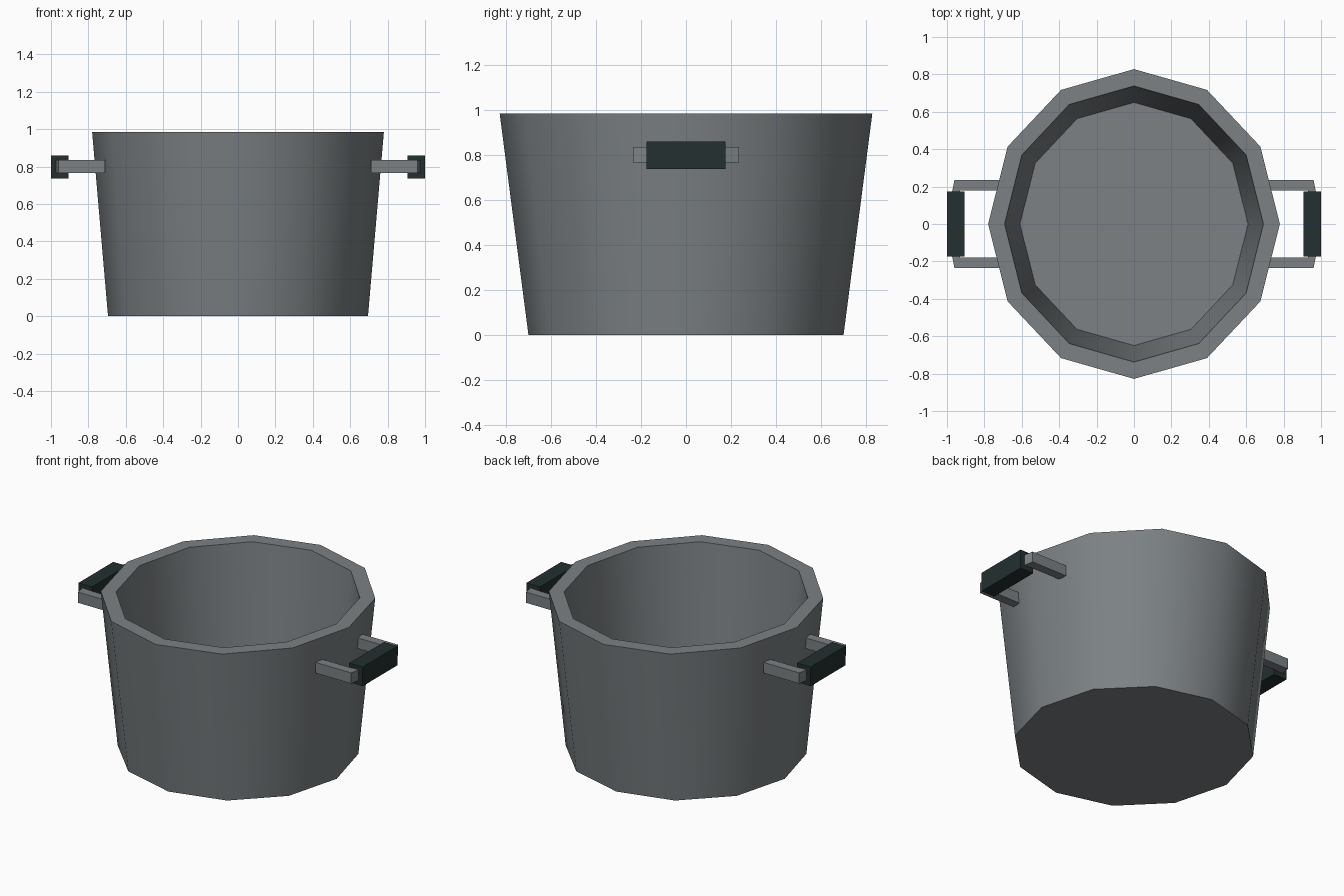
import bpy, bmesh, math

if "Cube" in bpy.data.objects:
    bpy.data.objects.remove(bpy.data.objects["Cube"])


def material(name, rgb):
    m = bpy.data.materials.new(name)
    m.diffuse_color = (*rgb, 1)
    m.use_nodes = True
    m.node_tree.nodes["Principled BSDF"].inputs["Base Color"].default_value = m.diffuse_color
    return m


metal = material("grey metal", (0.20, 0.22, 0.23))
dark = material("dark grip", (0.017, 0.029, 0.029))


def finish(name, bm, mat):
    bmesh.ops.recalc_face_normals(bm, faces=bm.faces)
    me = bpy.data.meshes.new(name)
    bm.to_mesh(me)
    bm.free()
    me.materials.append(mat)
    ob = bpy.data.objects.new(name, me)
    bpy.context.collection.objects.link(ob)
    return ob


# Pot body: 12-sided tapered rings (rx, ry, z) from outer base to inner floor
SIDES = 12
rings = [(0.695, 0.70, 0.0), (0.78, 0.828, 0.985),
         (0.692, 0.738, 0.985), (0.61, 0.65, 0.09)]
bm = bmesh.new()
loops = [[bm.verts.new((rx * math.cos(2 * math.pi * i / SIDES),
                        ry * math.sin(2 * math.pi * i / SIDES), z))
          for i in range(SIDES)] for rx, ry, z in rings]
for k in range(3):
    for i in range(SIDES):
        j = (i + 1) % SIDES
        f = bm.faces.new((loops[k][i], loops[k][j],
                          loops[k + 1][j], loops[k + 1][i]))
        f.smooth = k != 1
bm.faces.new(loops[0][::-1])
bm.faces.new(loops[3])
# Keep the ring edges sharp, walls smooth
for lp in loops:
    for i in range(SIDES):
        bm.edges.get((lp[i], lp[(i + 1) % SIDES])).smooth = False
finish("pot_body", bm, metal)


def prism(name, outline, z0, z1, mat):
    bm = bmesh.new()
    f = bm.faces.new([bm.verts.new((x, y, z0)) for x, y in outline])
    r = bmesh.ops.extrude_face_region(bm, geom=[f])
    for v in r["geom"]:
        if isinstance(v, bmesh.types.BMVert):
            v.co.z = z1
    return finish(name, bm, mat)


# Handles: U-shaped metal bracket with a dark grip on each side
bracket = [(0.71, 0.235), (0.96, 0.235), (0.972, 0.175), (0.972, -0.175),
           (0.96, -0.235), (0.71, -0.235), (0.71, -0.178), (0.93, -0.178),
           (0.93, 0.178), (0.71, 0.178)]
grip = [(0.905, -0.175), (1.0, -0.175), (1.0, 0.175), (0.905, 0.175)]
for side, s in (("left", -1), ("right", 1)):
    prism(side + "_handle_bracket", [(s * x, y) for x, y in bracket],
          0.766, 0.834, metal)
    prism(side + "_handle_grip", [(s * x, y) for x, y in grip],
          0.737, 0.859, dark)
